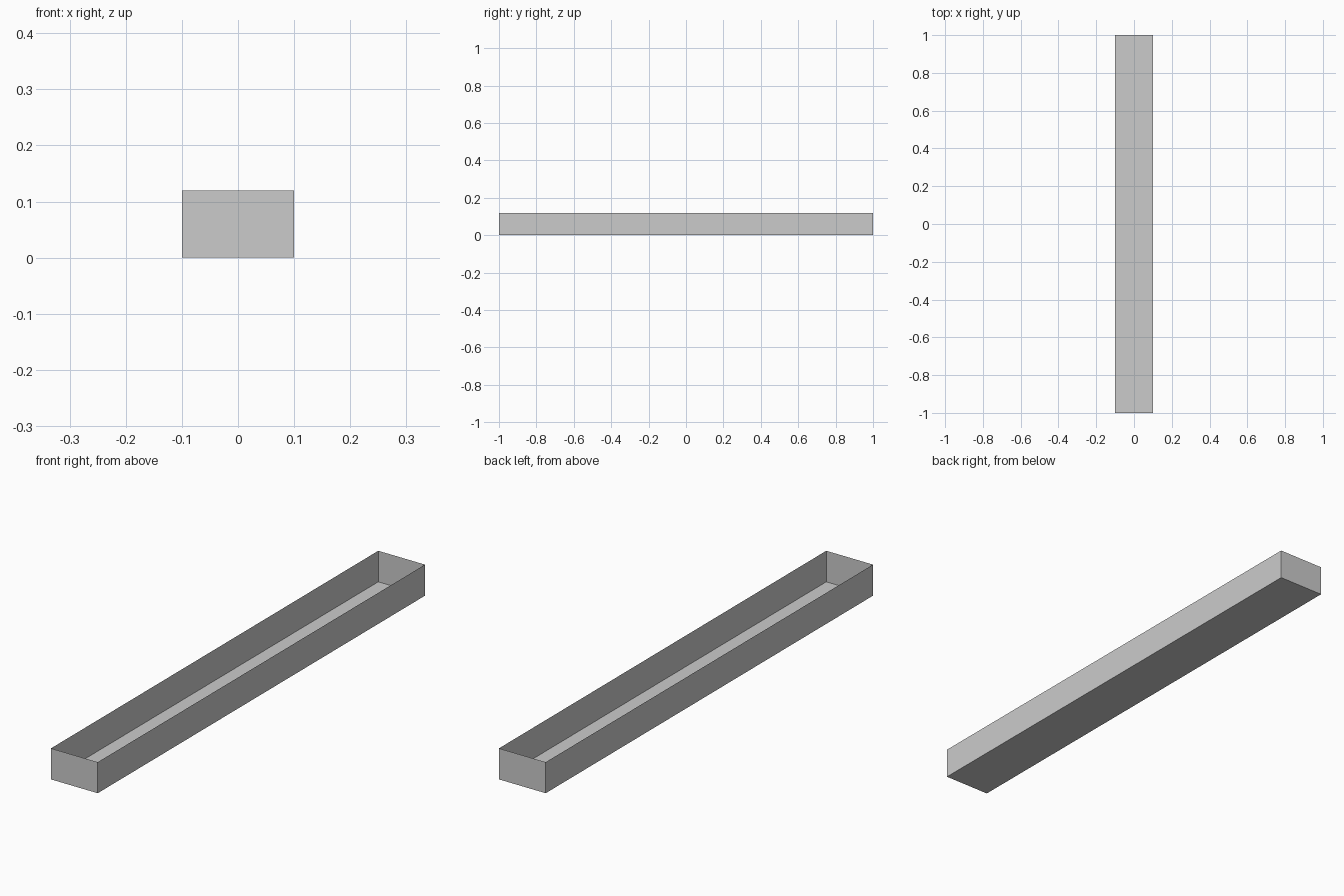
import bpy, bmesh
from mathutils import Matrix

if "Cube" in bpy.data.objects:
    bpy.data.objects.remove(bpy.data.objects["Cube"])

WIDTH, LENGTH, HEIGHT = 0.2, 2.0, 0.12

# Open-topped trough: thin-walled box without its lid
bm = bmesh.new()
bmesh.ops.create_cube(bm, size=1, matrix=Matrix.Translation((0, 0, HEIGHT / 2))
                      @ Matrix.Diagonal((WIDTH, LENGTH, HEIGHT, 1)))
bm.normal_update()
lid = [f for f in bm.faces if f.normal.z > 0.9]
bmesh.ops.delete(bm, geom=lid, context='FACES_ONLY')

mesh = bpy.data.meshes.new("open_trough")
bm.to_mesh(mesh)
bm.free()
bpy.context.collection.objects.link(bpy.data.objects.new("open_trough", mesh))
